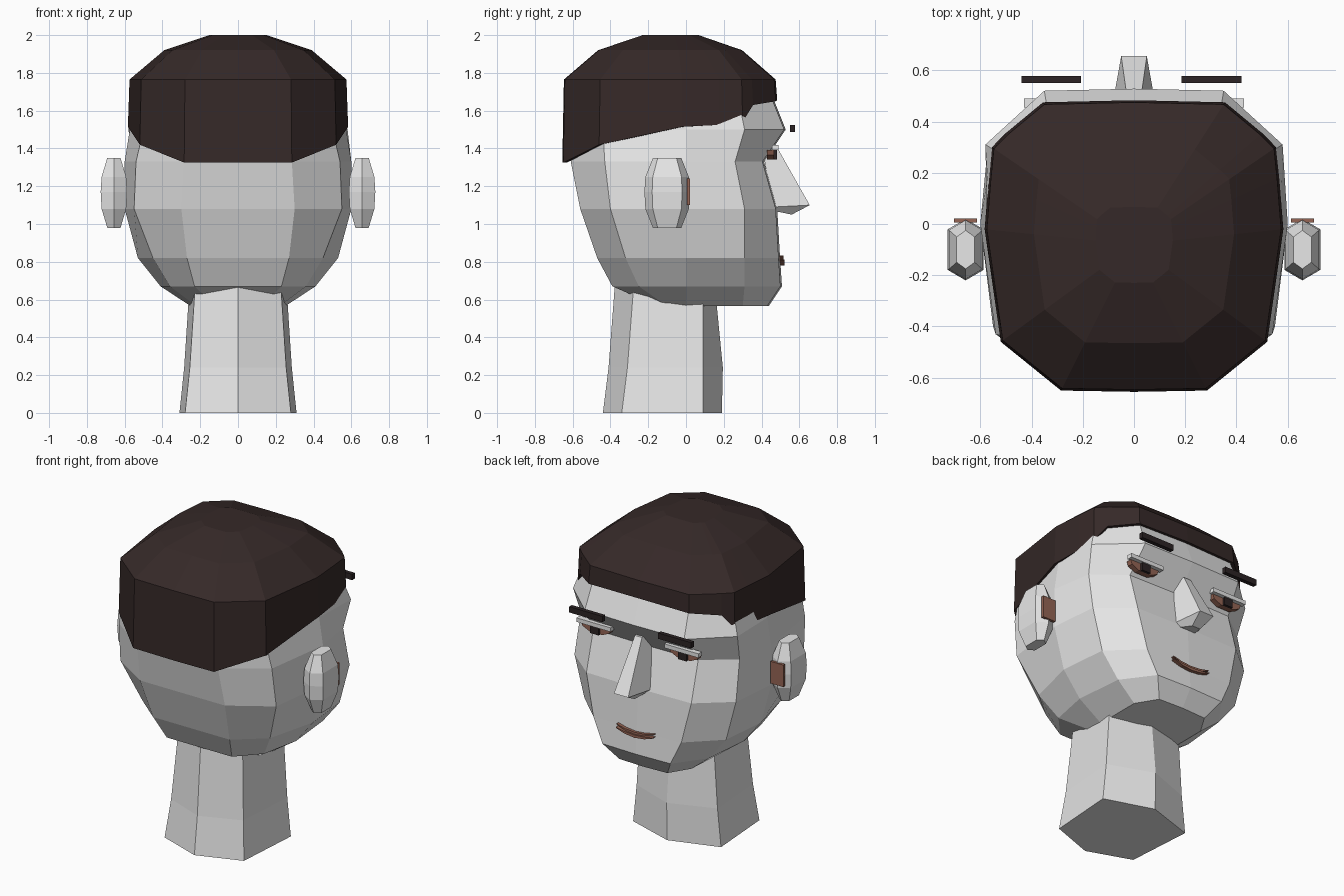
import bpy, bmesh


def mat(name, rgb):
    m = bpy.data.materials.new(name)
    m.diffuse_color = (*rgb, 1)
    return m


GREY = mat("pale grey", (0.8, 0.8, 0.8))
HAIR = mat("dark brown", (0.036, 0.022, 0.021))
BLACK = mat("brow black", (0.025, 0.017, 0.018))
CLAY = mat("clay brown", (0.30, 0.13, 0.09))


def loft(name, rings, m, caps=(True, True), closed=True):
    """Skin a list of equal rings into a flat-shaded mesh."""
    bm = bmesh.new()
    vs = [[bm.verts.new(p) for p in r] for r in rings]
    n = len(rings[0])
    for a, b in zip(vs, vs[1:]):
        for i in range(n):
            j = (i + 1) % n
            bm.faces.new((a[i], a[j], b[j], b[i]))
    if caps[0]:
        bm.faces.new(vs[0][::-1])
    if caps[1]:
        bm.faces.new(vs[-1])
    bmesh.ops.recalc_face_normals(bm, faces=bm.faces)
    me = bpy.data.meshes.new(name)
    bm.to_mesh(me)
    bm.free()
    me.materials.append(m)
    ob = bpy.data.objects.new(name, me)
    bpy.context.collection.objects.link(ob)
    return ob


def mirror_ring(half):
    """Half outline from back centre to front centre -> full ring."""
    return half + [(-x, y, z) for x, y, z in half[-2:0:-1]]


def plate(name, outline, y0, y1, m):
    """Extrude an x,z outline between two y values."""
    return loft(name, [[(x, y, z) for x, z in outline] for y in (y0, y1)], m)


def rect(x0, x1, z0, z1):
    return [(x0, z0), (x1, z0), (x1, z1), (x0, z1)]


# Head: z, back x/y, back corner x/y, side x, cheek x/y, face edge x/y
head_rows = [
    (0.565, 0.12, -0.15, 0.22, -0.10, 0.25, 0.25, 0.30, 0.17, 0.43),
    (0.67, 0.23, -0.39, 0.36, -0.25, 0.41, 0.38, 0.31, 0.24, 0.50),
    (0.82, 0.27, -0.47, 0.45, -0.32, 0.53, 0.50, 0.31, 0.31, 0.49),
    (1.08, 0.30, -0.56, 0.55, -0.40, 0.60, 0.57, 0.31, 0.37, 0.475),
    (1.33, 0.285, -0.61, 0.54, -0.43, 0.60, 0.56, 0.26, 0.37, 0.405),
    (1.50, 0.28, -0.62, 0.50, -0.44, 0.573, 0.58, 0.31, 0.35, 0.52),
    (1.65, 0.27, -0.61, 0.49, -0.44, 0.56, 0.53, 0.28, 0.34, 0.46),
    (1.76, 0.26, -0.58, 0.46, -0.41, 0.53, 0.50, 0.26, 0.31, 0.42),
    (1.88, 0.17, -0.40, 0.30, -0.28, 0.35, 0.32, 0.14, 0.20, 0.25),
]
head_rings = []
for z, xb, yb, xs, ys, w, xc, yc, xf, yf in head_rows:
    head_rings.append(mirror_ring([
        (0, yb, z), (xb, yb, z), (xs, ys, z), (w, 0, z),
        (xc, yc, z), (xf, yf, z), (0, yf + 0.008, z)]))
loft("head", head_rings, GREY)

# Neck: tapered six-sided column
loft("neck", [mirror_ring([(0, b, z), (w - 0.03, b + 0.10, z), (w, 0.09, z), (0, f, z)])
              for z, w, b, f in ((0, 0.31, -0.44, 0.19), (0.24, 0.285, -0.41, 0.195),
                                 (0.70, 0.255, -0.375, 0.15))], GREY)

# Hair: faceted cap, hairline height stored with each outline point
hair_line = [(0, -0.655, 1.325), (0.285, -0.65, 1.325), (0.52, -0.46, 1.42),
             (0.583, -0.02, 1.515), (0.567, 0.18, 1.525), (0.555, 0.30, 1.54),
             (0.50, 0.355, 1.63), (0.355, 0.475, 1.65), (0, 0.483, 1.655)]
hair_rings = [mirror_ring(hair_line)]
for z, s in ((1.765, 0.985), (1.92, 0.67), (2.0, 0.26)):
    hair_rings.append(mirror_ring(
        [(x * s, -0.08 + (y + 0.08) * s, z) for x, y, _ in hair_line]))
hair = loft("hair", hair_rings, HAIR, caps=(False, True))
sol = hair.modifiers.new("thickness", 'SOLIDIFY')
sol.thickness = 0.02
sol.offset = -1

# Nose: wedge from bridge to tip
loft("nose", [[(-0.035, 0.40, 1.42), (0.035, 0.40, 1.42), (0.025, 0.48, 1.41), (-0.025, 0.48, 1.41)],
              [(-0.085, 0.46, 1.09), (0.085, 0.46, 1.09), (0.05, 0.655, 1.10), (-0.05, 0.655, 1.10)],
              [(-0.06, 0.46, 1.07), (0.06, 0.46, 1.07), (0.03, 0.56, 1.05), (-0.03, 0.56, 1.05)]], GREY)

# Paired parts
for side, s in (("left", -1), ("right", 1)):
    # Ear: six-sided bead with flattened ends
    loft(side + "_ear", [[(s * (0.657 + dx * rx), -0.10 + dy * ry, z) for dx, dy in
                          ((0, 1), (1, 0.66), (1, -0.66), (0, -1), (-1, -0.66), (-1, 0.66))]
                         for z, rx, ry in ((0.98, 0.035, 0.075), (1.08, 0.065, 0.115),
                                           (1.17, 0.07, 0.12), (1.25, 0.065, 0.115),
                                           (1.35, 0.035, 0.075))], GREY)
    ex = s * 0.31
    plate(side + "_ear_hollow", rect(s * 0.657 - 0.045, s * 0.657 + 0.045, 1.10, 1.24), 0.005, 0.022, CLAY)
    # Eye: lid bar, almond and iris
    plate(side + "_eyelid", rect(ex - 0.12, ex + 0.12, 1.392, 1.418), 0.455, 0.49, GREY)
    plate(side + "_eye", [(ex - 0.105, 1.392), (ex - 0.095, 1.365), (ex - 0.045, 1.342),
                          (ex + 0.045, 1.342), (ex + 0.095, 1.365), (ex + 0.105, 1.392)],
          0.43, 0.465, CLAY)
    plate(side + "_iris", rect(ex - 0.03, ex + 0.03, 1.342, 1.392), 0.45, 0.482, BLACK)
    # Eyebrow: floating bar
    bx = s * 0.313 - 0.01
    plate(side + "_eyebrow", rect(bx - 0.117, bx + 0.117, 1.488, 1.525), 0.55, 0.577, BLACK)

# Mouth: two thin curved lips
for name, top, bottom, y in (("upper_lip", 0.812, 0.798, 0.515), ("lower_lip", 0.798, 0.780, 0.522)):
    xs = [-0.13, -0.07, 0, 0.07, 0.13]
    edge = [(x, bottom + 1.7 * x * x) for x in xs] + \
           [(x, top + (1.2 if name == "upper_lip" else 0.9) * x * x) for x in xs[::-1]]
    plate(name, edge, 0.48, y, CLAY)
